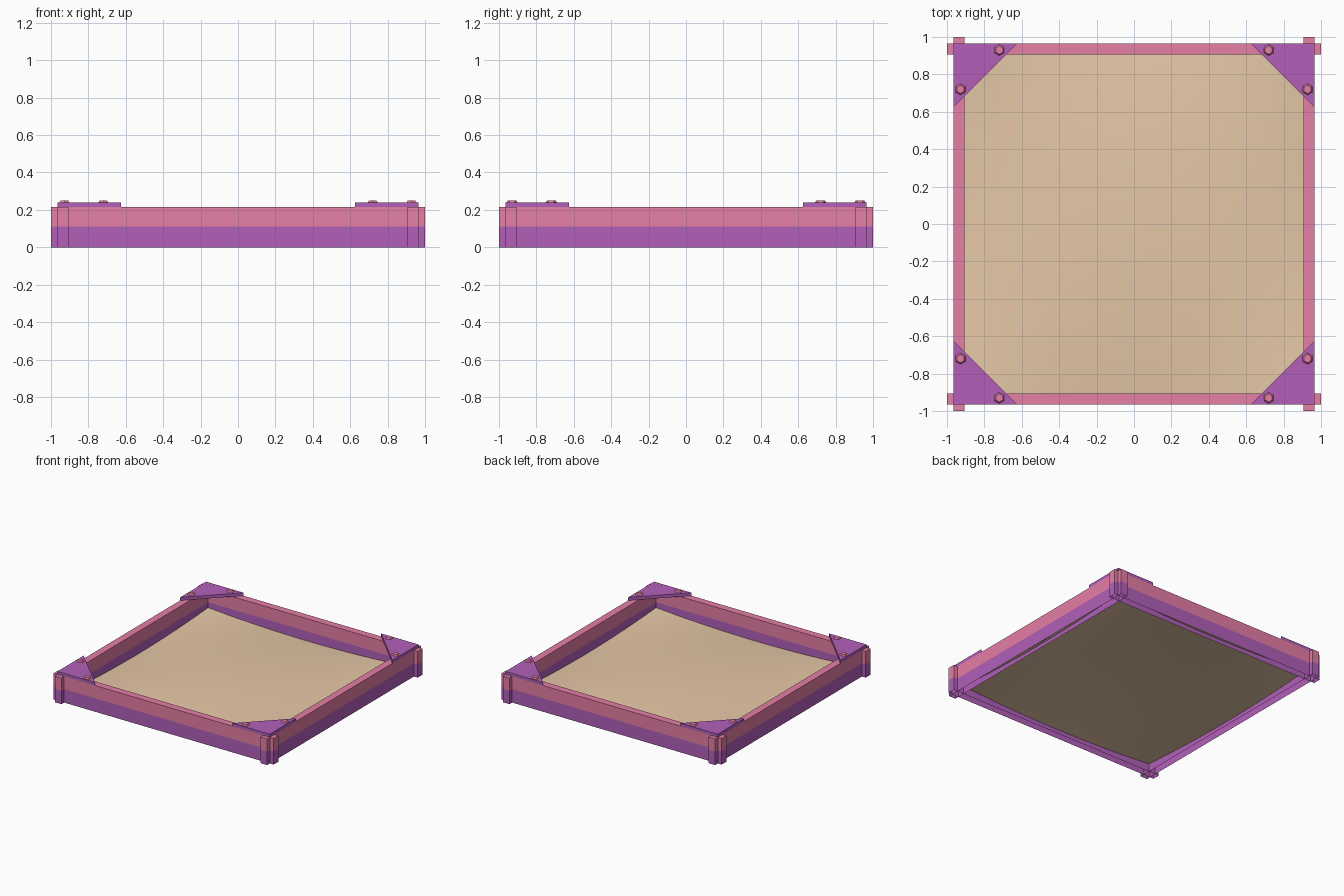
import bpy, bmesh

if "Cube" in bpy.data.objects:
    bpy.data.objects.remove(bpy.data.objects["Cube"])


def mat(name, rgb):
    m = bpy.data.materials.new(name)
    lin = [((c / 255 + 0.055) / 1.055) ** 2.4 for c in rgb]
    m.diffuse_color = (*lin, 1)
    m.use_nodes = True
    m.node_tree.nodes["Principled BSDF"].inputs["Base Color"].default_value = m.diffuse_color
    return m


PINK = mat("pink", (230, 126, 166))
PURPLE = mat("purple", (178, 96, 186))
SAND = mat("sand", (230, 200, 167))

T, H, MID = 0.06, 0.215, 0.11      # board thickness, wall height, colour split
C = 0.935                          # board centre line


def finish(name, bm, *materials):
    me = bpy.data.meshes.new(name)
    bm.to_mesh(me)
    bm.free()
    for m in materials:
        me.materials.append(m)
    ob = bpy.data.objects.new(name, me)
    bpy.context.collection.objects.link(ob)
    return ob


def board(name, x, y, sx, sy):
    """Board with an open underside, purple below and pink above."""
    bm = bmesh.new()
    bmesh.ops.create_cube(bm, size=1)
    for v in bm.verts:
        v.co = (v.co.x * sx + x, v.co.y * sy + y, (v.co.z + 0.5) * H)
    bmesh.ops.delete(bm, geom=[f for f in bm.faces if f.normal.z < -0.5],
                     context='FACES_ONLY')
    bmesh.ops.bisect_plane(bm, geom=bm.verts[:] + bm.edges[:] + bm.faces[:],
                           plane_co=(0, 0, MID), plane_no=(0, 0, 1))
    for f in bm.faces:
        f.material_index = int(f.calc_center_median().z > MID)
    finish(name, bm, PURPLE, PINK)


# Crossing wall boards
for s, fb, lr in ((-1, "front", "left"), (1, "back", "right")):
    board(f"{fb}_board", 0, s * C, 2, T)
    board(f"{lr}_board", s * C, 0, T, 2)

# Triangular corner plates with two hexagonal bolts each
for sx in (-1, 1):
    for sy in (-1, 1):
        tag = ("back" if sy > 0 else "front") + ("_right" if sx > 0 else "_left")
        bm = bmesh.new()
        outline = [(0.965, 0.965), (0.625, 0.965), (0.965, 0.625)]
        f = bm.faces.new([bm.verts.new((sx * x, sy * y, H)) for x, y in outline])
        ext = bmesh.ops.extrude_face_region(bm, geom=[f], use_keep_orig=True)["geom"]
        for v in ext:
            if isinstance(v, bmesh.types.BMVert):
                v.co.z = 0.24
        bmesh.ops.recalc_face_normals(bm, faces=bm.faces)
        finish(f"corner_plate_{tag}", bm, PURPLE)
        for i, (x, y) in enumerate(((0.72, 0.93), (0.928, 0.72))):
            bm = bmesh.new()
            bmesh.ops.create_cone(bm, cap_ends=True, segments=6,
                                  radius1=0.031, radius2=0.022, depth=0.012)
            bmesh.ops.translate(bm, verts=bm.verts, vec=(sx * x, sy * y, 0.245))
            finish(f"bolt_{tag}_{i + 1}", bm, PINK)

# Sheet of sand: mounded in the middle, sagging along the middle of each wall
bm = bmesh.new()
bmesh.ops.create_grid(bm, x_segments=16, y_segments=16, size=0.93)
for v in bm.verts:
    u, w = (v.co.x / 0.93) ** 2, (v.co.y / 0.93) ** 2
    v.co.z = 0.075 - 0.045 * (u + w) + 0.085 * u * w
sand = finish("sand", bm, SAND)
sand.data.shade_smooth()
